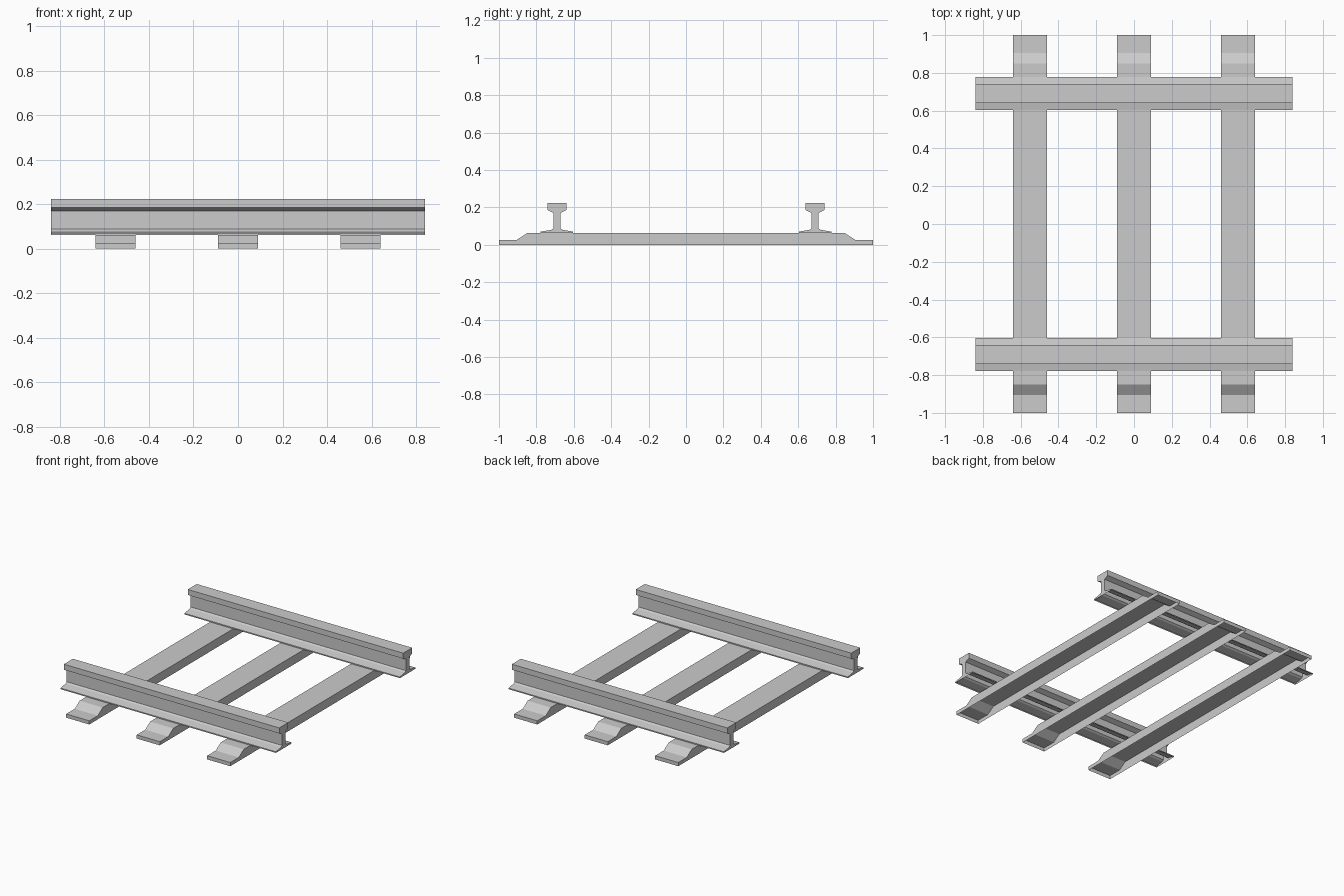
import bpy, bmesh

if "Cube" in bpy.data.objects:
    bpy.data.objects.remove(bpy.data.objects["Cube"])

def extrude_profile(name, profile, axis, half, centre, open_edge):
    """Sweep a (side, z) profile along x or y from -half to half, with end caps.
    The strip for edge index open_edge (the underside) is left open."""
    bm = bmesh.new()

    def place(s, z, t):
        if axis == 'x':
            return (t, s + centre, z)
        return (t + centre, s, z)

    a = [bm.verts.new(place(s, z, -half)) for s, z in profile]
    b = [bm.verts.new(place(s, z, half)) for s, z in profile]
    n = len(profile)
    bm.faces.new(a)
    bm.faces.new(b[::-1])
    under = None
    for i in range(n):
        j = (i + 1) % n
        f = bm.faces.new((a[j], a[i], b[i], b[j]))
        if i == open_edge:
            under = f
    bmesh.ops.recalc_face_normals(bm, faces=bm.faces)
    bmesh.ops.delete(bm, geom=[under], context='FACES_ONLY')
    mesh = bpy.data.meshes.new(name)
    bm.to_mesh(mesh)
    bm.free()
    ob = bpy.data.objects.new(name, mesh)
    bpy.context.collection.objects.link(ob)
    return ob

def mirrored(half_profile):
    """Right half listed bottom to top; the last edge closes the bottom."""
    return half_profile + [(-s, z) for s, z in reversed(half_profile)]

# Rails: flange, web and head, hollow underneath
rail = mirrored([(0.087, 0.062), (0.087, 0.07), (0.03, 0.08), (0.018, 0.088),
                 (0.018, 0.17), (0.05, 0.185), (0.05, 0.224)])
for side, y in (("front", -0.69), ("back", 0.69)):
    extrude_profile(side + "_rail", rail, 'x', 0.84, y, len(rail) - 1)

# Sleepers: pressed troughs with lowered ends, open underneath
sleeper = mirrored([(1.0, 0.0), (1.0, 0.026), (0.905, 0.026), (0.85, 0.062)])
for side, x in (("left", -0.55), ("middle", 0.0), ("right", 0.55)):
    extrude_profile(side + "_sleeper", sleeper, 'y', 0.09, x, len(sleeper) - 1)
